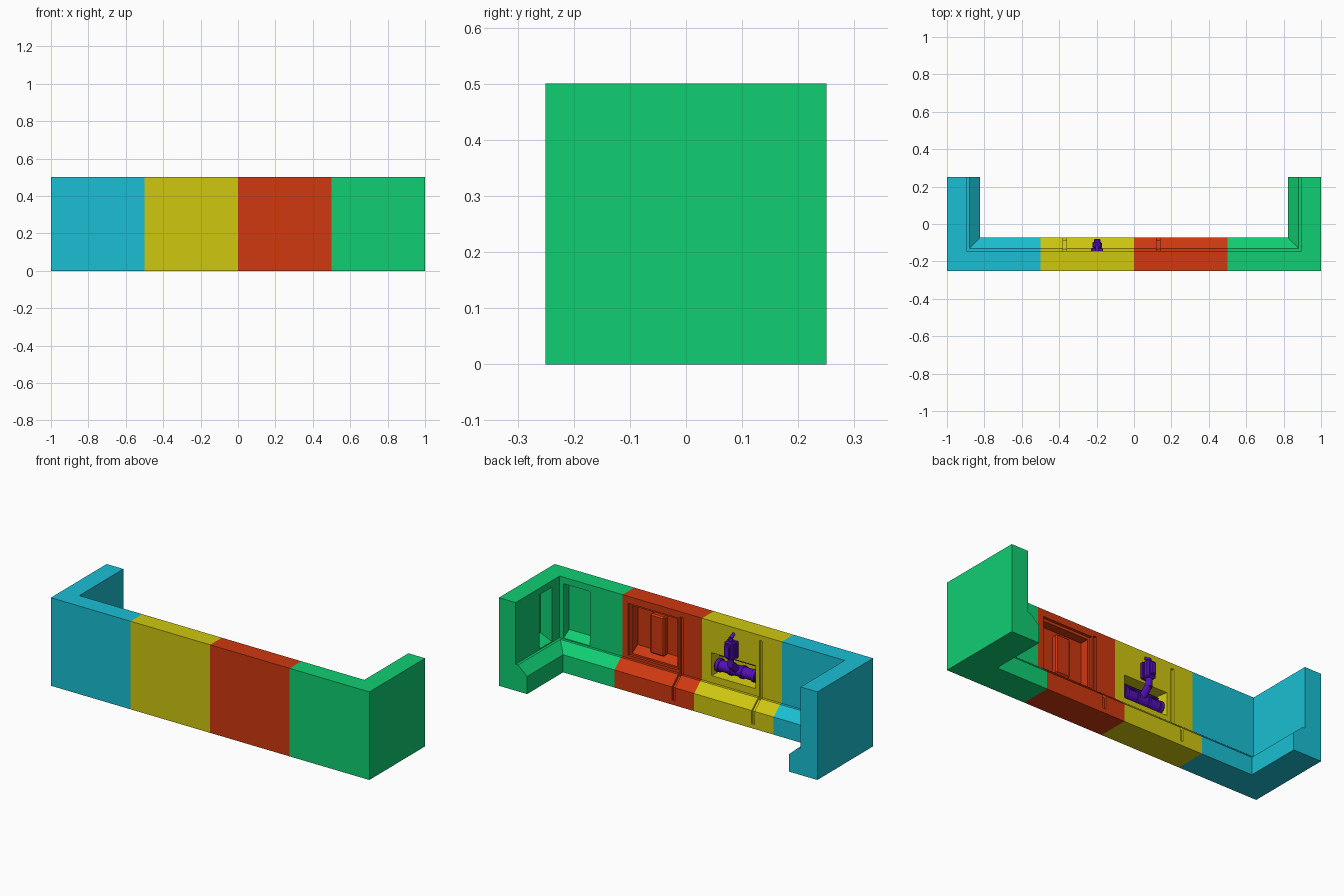
import bpy, bmesh, math
from mathutils import Vector

if "Cube" in bpy.data.objects:
    bpy.data.objects.remove(bpy.data.objects["Cube"])

FACE = 0.105   # wall thickness above the ledge
# wall section: (depth from outer face, height)
SECTION = [(0, 0), (0.177, 0), (0.177, 0.1), (0.12, 0.15), (FACE, 0.15), (FACE, 0.5), (0, 0.5)]


def material(name, rgb):
    m = bpy.data.materials.new(name)
    m.diffuse_color = (*rgb, 1)
    m.use_nodes = True
    m.node_tree.nodes["Principled BSDF"].inputs["Base Color"].default_value = m.diffuse_color
    return m


CYAN = material("cyan", (0.01, 0.52, 0.65))
YELLOW = material("yellow", (0.62, 0.57, 0.005))
RED = material("red", (0.62, 0.04, 0.005))
GREEN = material("green", (0.005, 0.62, 0.17))
PURPLE = material("purple", (0.09, 0.005, 0.5))


def loft(name, rings, mat=None):
    """Skin a closed solid through equal-length rings."""
    bm = bmesh.new()
    vs = [[bm.verts.new(p) for p in ring] for ring in rings]
    n = len(vs[0])
    for a, b in zip(vs, vs[1:]):
        for i in range(n):
            j = (i + 1) % n
            bm.faces.new((a[i], a[j], b[j], b[i]))
    bm.faces.new(vs[0])
    bm.faces.new(vs[-1])
    bmesh.ops.recalc_face_normals(bm, faces=bm.faces)
    me = bpy.data.meshes.new(name)
    bm.to_mesh(me)
    bm.free()
    ob = bpy.data.objects.new(name, me)
    bpy.context.collection.objects.link(ob)
    if mat:
        me.materials.append(mat)
    return ob


def cut(target, cutter):
    mod = target.modifiers.new("cut", 'BOOLEAN')
    mod.object = cutter
    mod.operation = 'DIFFERENCE'
    mod.solver = 'EXACT'
    bpy.context.view_layer.objects.active = target
    bpy.ops.object.modifier_apply(modifier=mod.name)
    bpy.data.objects.remove(cutter)


def straight(name, x0, x1, mat):
    return loft(name, [[(x, -0.25 + d, z) for d, z in SECTION] for x in (x0, x1)], mat)


def corner(name, s, mat):
    return loft(name, [[(s * 0.5, -0.25 + d, z) for d, z in SECTION],
                       [(s * (1 - d), -0.25 + d, z) for d, z in SECTION],
                       [(s * (1 - d), 0.25, z) for d, z in SECTION]], mat)


def recess(target, a0, a1, z0, z1, depth, start=FACE, side=0.0, sill=0.0, top=0.0, on_side=False):
    """Niche with optionally sloped cheeks, sill and head."""
    rings = []
    for d, k in ((start + 0.03, 0), (start, 0), (start - depth, 1)):
        l, r, b, t = a0 + side * k, a1 - side * k, z0 + sill * k, z1 - top * k
        flat = [(l, b), (r, b), (r, t), (l, t)]
        rings.append([(1 - d, a, z) if on_side else (a, -0.25 + d, z) for a, z in flat])
    cut(target, loft("cutter", rings))


def groove(target, x, w=0.018, depth=0.012):
    """Seam following the wall face, ledge and skirting."""
    pts = [(0.2, 0.025), (0.2, 0.47), (FACE - depth, 0.47), (FACE - depth, 0.15 - depth),
           (0.115, 0.15 - depth), (0.177 - depth, 0.095), (0.177 - depth, 0.025)]
    cut(target, loft("cutter", [[(x + s * w / 2, -0.25 + d, z) for d, z in pts] for s in (-1, 1)]))


def bevel(ob, width):
    mod = ob.modifiers.new("bevel", 'BEVEL')
    mod.width = width
    mod.segments = 1


def box(name, x0, x1, y0, y1, z0, z1, mat, bev=0):
    ob = loft(name, [[(x0, y0, z), (x1, y0, z), (x1, y1, z), (x0, y1, z)] for z in (z0, z1)], mat)
    if bev:
        bevel(ob, bev)
    return ob


def pipe(name, a, b, r, n=16):
    a, b = Vector(a), Vector(b)
    bpy.ops.mesh.primitive_cylinder_add(vertices=n, radius=r, depth=(b - a).length, location=(a + b) / 2)
    ob = bpy.context.object
    ob.name = name
    ob.rotation_euler = (b - a).to_track_quat('Z', 'Y').to_euler()
    ob.data.materials.append(PURPLE)
    bpy.ops.object.shade_smooth_by_angle(angle=math.radians(35))
    return ob


# four wall modules
left = corner("left_corner_wall", -1, CYAN)
right = corner("right_corner_wall", 1, GREEN)
pipe_wall = straight("pipe_wall", -0.5, 0, YELLOW)
panel_wall = straight("panel_wall", 0, 0.5, RED)

# corner niches on both arms
recess(right, 0.705, 0.87, 0.155, 0.463, 0.05, sill=0.03)
recess(right, -0.075, 0.035, 0.155, 0.463, 0.07, sill=0.03, on_side=True)

# stepped panel niche with raised centre
recess(panel_wall, 0.15, 0.465, 0.165, 0.46, 0.015)
recess(panel_wall, 0.165, 0.45, 0.175, 0.445, 0.05, start=FACE - 0.015, sill=0.03)
box("panel_centre", 0.262, 0.352, -0.22, -0.178, 0.195, 0.42, RED, 0.008)

# pipe niche and seams
recess(pipe_wall, -0.335, -0.06, 0.19, 0.32, 0.08, side=0.015, sill=0.01)
groove(pipe_wall, -0.37)
groove(panel_wall, 0.13)

# main pipe with couplings
X, Y, Z = -0.197, -0.182, 0.242
pipe("main_pipe", (-0.325, Y, Z), (-0.07, Y, Z), 0.03)
for i, (c, w) in enumerate(((-0.31, 0.02), (X - 0.035, 0.014), (X + 0.035, 0.014), (-0.085, 0.02))):
    pipe(f"pipe_coupling_{i}", (c - w / 2, Y, Z), (c + w / 2, Y, Z), 0.036)
for i, z in enumerate((0.29, 0.306)):
    pipe(f"thin_pipe_{i}", (-0.325, -0.205, z), (-0.07, -0.205, z), 0.007, 8)

# valve: riser, body, cover and top stem
pipe("riser_lower", (X, Y, Z), (X, -0.12, 0.30), 0.02)
pipe("riser_upper", (X, -0.12, 0.29), (X, -0.12, 0.345), 0.018)
box("valve_back_plate", X - 0.032, X + 0.032, -0.15, -0.128, 0.335, 0.43, PURPLE, 0.004)
box("valve_body", X - 0.026, X + 0.026, -0.13, -0.095, 0.335, 0.435, PURPLE, 0.007)
box("valve_cover", X - 0.018, X + 0.018, -0.1, -0.08, 0.35, 0.42, PURPLE, 0.005)
pipe("valve_stem", (X, -0.12, 0.43), (X, -0.12, 0.452), 0.012)
pipe("valve_stem_bend", (X, -0.12, 0.447), (X, -0.15, 0.465), 0.009)
